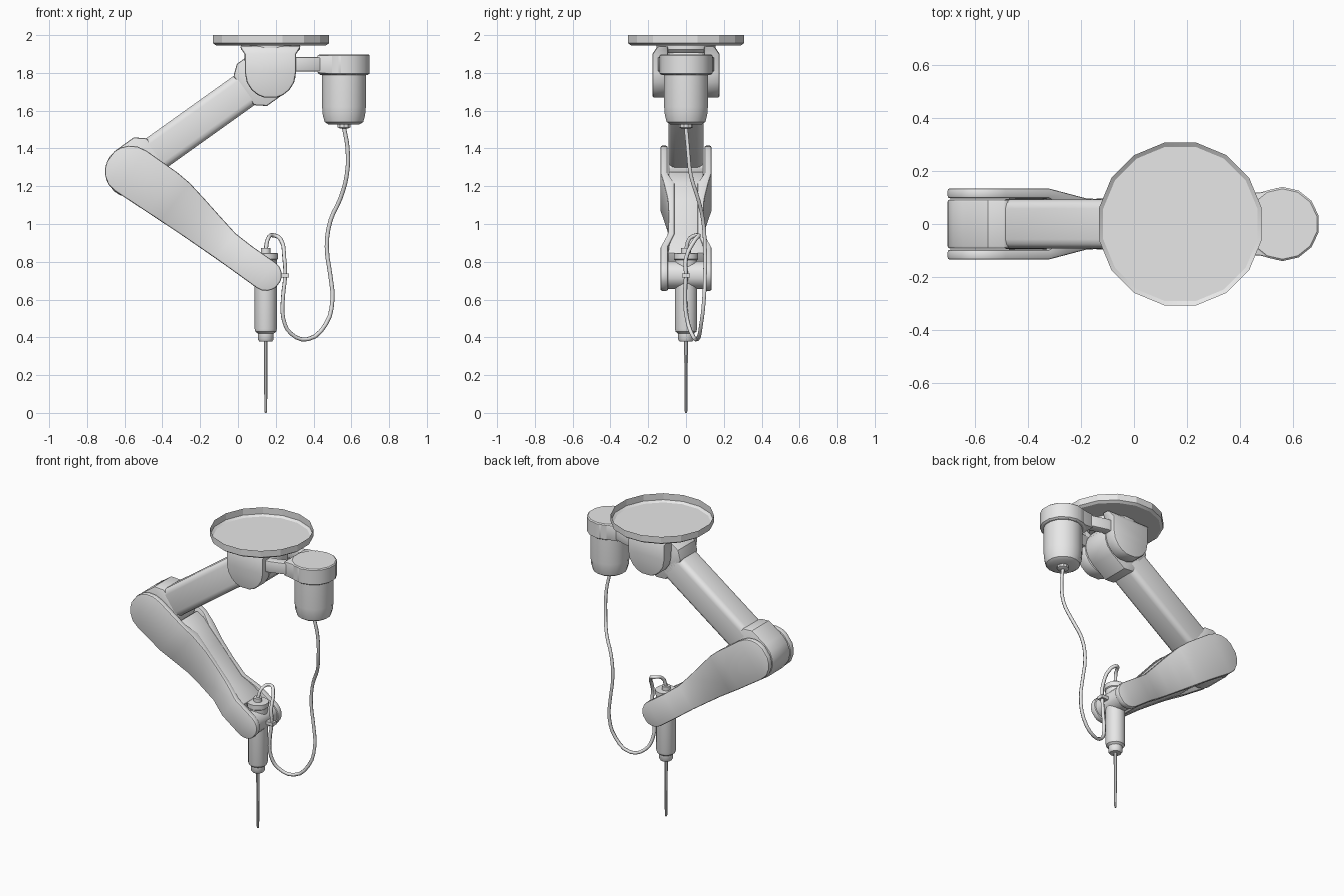
import bpy, bmesh, math
from mathutils import Vector

if "Cube" in bpy.data.objects:
    bpy.data.objects.remove(bpy.data.objects["Cube"])

grey = bpy.data.materials.new("light_grey")
grey.diffuse_color = (0.8, 0.8, 0.8, 1)
grey.use_nodes = True
grey.node_tree.nodes["Principled BSDF"].inputs["Base Color"].default_value = grey.diffuse_color


def finish(name, bm, bevel=0.0, segs=2, angle=35):
    bmesh.ops.recalc_face_normals(bm, faces=bm.faces[:])
    if bevel:
        edges = [e for e in bm.edges if len(e.link_faces) == 2
                 and e.calc_face_angle() > math.radians(50)]
        bmesh.ops.bevel(bm, geom=edges, offset=bevel, segments=segs,
                        profile=0.5, affect='EDGES', clamp_overlap=True)
    me = bpy.data.meshes.new(name)
    bm.to_mesh(me)
    bm.free()
    me.materials.append(grey)
    ob = bpy.data.objects.new(name, me)
    bpy.context.collection.objects.link(ob)
    bpy.ops.object.select_all(action='DESELECT')
    ob.select_set(True)
    bpy.context.view_layer.objects.active = ob
    bpy.ops.object.shade_smooth_by_angle(angle=math.radians(angle))
    return ob


def loft(name, origin, d, rows, bevel=0.0, segs=2):
    """Box loft in the xz plane; rows are (along, top, bottom, y_in, y_out)."""
    d = Vector(d).normalized()
    n = Vector((-d.y, d.x))
    bm = bmesh.new()
    rings = []
    for t, up, low, y0, y1 in rows:
        ring = []
        for p, y in ((up, y1), (low, y1), (low, y0), (up, y0)):
            q = Vector(origin) + d * t + n * p
            ring.append(bm.verts.new((q.x, y, q.y)))
        rings.append(ring)
    for a, b in zip(rings, rings[1:]):
        for i in range(4):
            j = (i + 1) % 4
            bm.faces.new((a[i], a[j], b[j], b[i]))
    bm.faces.new(rings[0])
    bm.faces.new(rings[-1])
    return finish(name, bm, bevel, segs)


def arc(r, y0, y1, centre=0.0, sign=-1):
    """Rows of a half-round end, from the tip toward the centre."""
    out = []
    for a in (14, 30, 48, 68):
        a = math.radians(a)
        out.append((centre + sign * r * math.cos(a), r * math.sin(a), -r * math.sin(a), y0, y1))
    return out


def lathe(name, x, y, profile, n=16, caps=(True, True), angle=35):
    bm = bmesh.new()
    rings = [[bm.verts.new((x + r * math.cos(2 * math.pi * (i + .5) / n),
                            y + r * math.sin(2 * math.pi * (i + .5) / n), z))
              for i in range(n)] for r, z in profile]
    for a, b in zip(rings, rings[1:]):
        for i in range(n):
            j = (i + 1) % n
            bm.faces.new((a[i], a[j], b[j], b[i]))
    if caps[0]:
        bm.faces.new(rings[0])
    if caps[1]:
        bm.faces.new(rings[-1])
    return finish(name, bm, angle=angle)


# Ceiling plate: shallow open dish, and the neck beneath it
lathe("ceiling_plate", 0.175, 0, [(0.297, 1.946), (0.313, 1.957), (0.313, 2.0)],
      16, (True, False), 15)
lathe("neck", 0.172, 0, [(0.14, 1.905), (0.16, 1.925), (0.16, 1.944)])

# Shoulder yoke cheeks
for s, side in ((-1, "front"), (1, "back")):
    rows = arc(0.135, s * 0.095, s * 0.178)
    rows += [(0, .135, -.135, s * .095, s * .178), (0.1, .137, -.135, s * .095, s * .178),
             (0.142, .165, -.163, s * .095, s * .15)]
    loft("yoke_cheek_" + side, (0.172, 1.80), (0, 1), rows, 0.012)

# Upper arm: rounded beam between two collared hubs
S, E, W = Vector((0.17, 1.805)), Vector((-0.568, 1.278)), Vector((0.148, 0.73))
up_len = (S - E).length
w = 0.093
hub = arc(0.137, -w, w) + [(0, .137, -.137, -w, w), (.118, .137, -.137, -w, w),
                           (.172, .094, -.094, -w, w)]
loft("upper_arm_elbow_hub", E, S - E, hub, 0.01)
loft("upper_arm_shoulder_hub", S, E - S, hub, 0.01)
loft("upper_arm_beam", E, S - E, [(0.1, .095, -.095, -w, w),
                                  (up_len - 0.1, .095, -.095, -w, w)], 0.035, 3)

# Forearm: two cheeks pinched in the middle, joined by a core
fd = W - E
L = fd.length
for s, side in ((-1, "front"), (1, "back")):
    rows = arc(0.137, .097, .135)
    rows += [(0, .138, -.132, .097, .135), (.2, .146, -.118, .097, .135),
             (.285, .142, -.112, .06, .118), (.4, .122, -.104, .06, .097),
             (.52, .099, -.098, .06, .092), (.64, .077, -.092, .06, .097),
             (.75, .076, -.088, .095, .134), (L, .083, -.084, .095, .135)]
    rows += arc(0.084, .095, .135, L, 1)[::-1]
    loft("forearm_cheek_" + side, E, fd,
         [(t, u, l, s * a, s * b) for t, u, l, a, b in rows], 0.01)
loft("forearm_core", E, fd,
     [(.16, .125, -.10, -.094, .094), (.28, .138, -.108, -.094, .094),
      (.4, .118, -.10, -.085, .085), (.64, .072, -.088, -.085, .085),
      (.8, .07, -.08, -.097, .097)], 0.012)

# Wrist barrel
w = 0.097
loft("wrist_barrel", W, (1, 0), arc(.074, -w, w) + [(0, .074, -.074, -w, w)]
     + arc(.074, -w, w, 0, 1)[::-1])

# Tool: body with collars, top cap and thin needle
tx = 0.147
lathe("tool_body", tx, 0, [(.035, .378), (.043, .39), (.043, .42), (.056, .43), (.06, .445),
                           (.06, .81), (.066, .815), (.066, .845), (.026, .847), (.026, .872)])
lathe("needle", tx, 0, [(.005, 0), (.008, .012), (.011, .385)], 8)

# Motor: can, cap, cable gland and the fork holding it
mx = 0.561
lathe("motor_can", mx, 0, [(.085, 1.528), (.104, 1.54), (.114, 1.575), (.118, 1.62), (.118, 1.80)])
lathe("motor_cap", mx, 0, [(.13, 1.79), (.14, 1.797), (.14, 1.892), (.133, 1.898)], 14)
lathe("cable_gland", mx, 0, [(.022, 1.505), (.036, 1.512), (.036, 1.532)], 10)
loft("motor_collar", (0.42, 1.845), (1, 0), [(0, .048, -.045, -.115, .115),
                                             (.06, .05, -.05, -.12, .12),
                                             (.13, .05, -.05, -.138, .138)], 0.006)
for s, side in ((-1, "front"), (1, "back")):
    loft("motor_fork_" + side, (0.26, 1.845), (1, 0),
         [(0, .038, -.038, s * .095, s * .15), (.07, .038, -.038, s * .09, s * .148),
          (.18, .038, -.036, s * .05, s * .115)], 0.006)

# Cable from motor to the top of the tool
path = [(.561, 0, 1.51), (.58, .01, 1.4), (.576, .025, 1.26), (.54, .065, 1.13),
        (.49, .09, 1.02), (.47, .10, .88), (.49, .10, .72), (.50, .095, .60),
        (.465, .08, .47), (.37, .06, .39), (.28, .03, .42), (.24, .005, .50),
        (.238, -.005, .61), (.25, 0, .73), (.245, 0, .82), (.225, .05, .92),
        (.19, .068, .94), (.16, .02, .925), (.147, 0, .865)]
cu = bpy.data.curves.new("cable", 'CURVE')
cu.dimensions = '3D'
cu.bevel_depth = 0.011
cu.bevel_resolution = 1
cu.resolution_u = 3
cu.use_fill_caps = True
sp = cu.splines.new('BEZIER')
sp.bezier_points.add(len(path) - 1)
for p, co in zip(sp.bezier_points, path):
    p.co = co
    p.handle_left_type = p.handle_right_type = 'AUTO'
cu.materials.append(grey)
bpy.context.collection.objects.link(bpy.data.objects.new("cable", cu))

# Clip holding the cable to the wrist
loft("cable_clip", (0.2, 0.727), (1, 0), [(0, .011, -.011, -.02, .02),
                                          (.07, .011, -.011, -.02, .02)])
